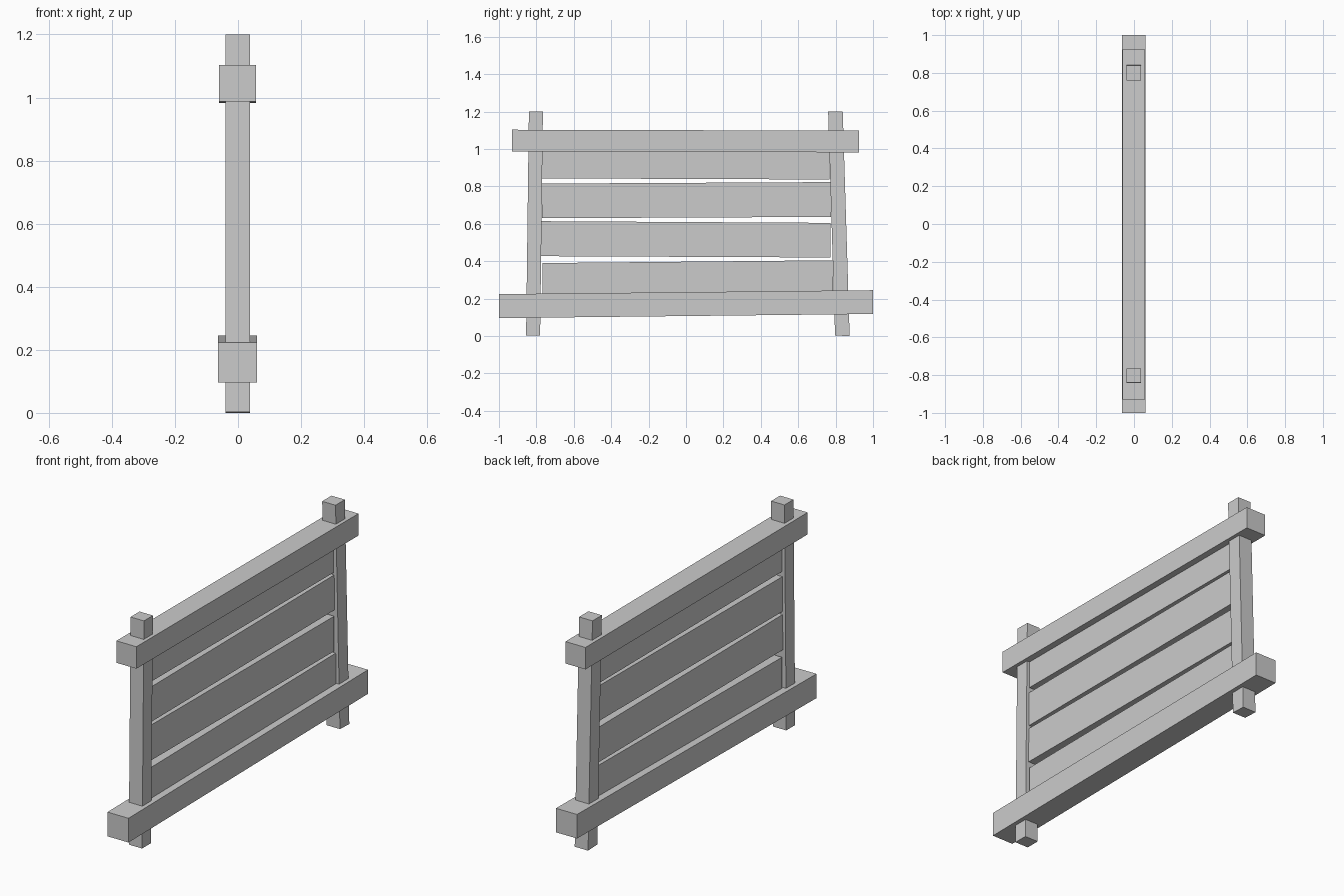
import bpy, bmesh

if "Cube" in bpy.data.objects:
    bpy.data.objects.remove(bpy.data.objects["Cube"])


def beam(name, corners, x0, x1):
    """Hewn timber: a four-cornered y-z outline extruded along x."""
    bm = bmesh.new()
    face = bm.faces.new([bm.verts.new((x0, y, z)) for y, z in corners])
    ext = bmesh.ops.extrude_face_region(bm, geom=[face])
    verts = [g for g in ext["geom"] if isinstance(g, bmesh.types.BMVert)]
    bmesh.ops.translate(bm, verts=verts, vec=(x1 - x0, 0, 0))
    bmesh.ops.recalc_face_normals(bm, faces=bm.faces)
    mesh = bpy.data.meshes.new(name)
    bm.to_mesh(mesh)
    bm.free()
    obj = bpy.data.objects.new(name, mesh)
    bpy.context.collection.objects.link(obj)
    return obj


def board(name, y0, y1, left, right, x0, x1):
    """Horizontal timber; left and right are (bottom, top) heights."""
    return beam(name, [(y0, left[0]), (y1, right[0]),
                       (y1, right[1]), (y0, left[1])], x0, x1)


# Slightly leaning posts
beam("left_post", [(-0.855, 0.003), (-0.78, 0.003),
                   (-0.765, 1.2), (-0.84, 1.2)], -0.04, 0.038)
beam("right_post", [(0.797, 0.003), (0.875, 0.0),
                    (0.838, 1.2), (0.76, 1.2)], -0.04, 0.038)

# Overhanging rails
board("top_rail", -0.93, 0.925, (0.987, 1.103), (0.982, 1.098), -0.06, 0.057)
board("bottom_rail", -1.0, 1.0, (0.096, 0.224), (0.118, 0.245), -0.063, 0.06)

# Uneven slats between the posts
slats = [
    (-0.768, 0.785, (0.20, 0.39), (0.215, 0.405)),
    (-0.774, 0.772, (0.427, 0.614), (0.42, 0.605)),
    (-0.771, 0.774, (0.63, 0.815), (0.637, 0.823)),
    (-0.769, 0.766, (0.843, 1.03), (0.837, 1.025)),
]
for i, (y0, y1, left, right) in enumerate(slats, 1):
    board(f"slat_{i}", y0, y1, left, right, -0.024, 0.022)
